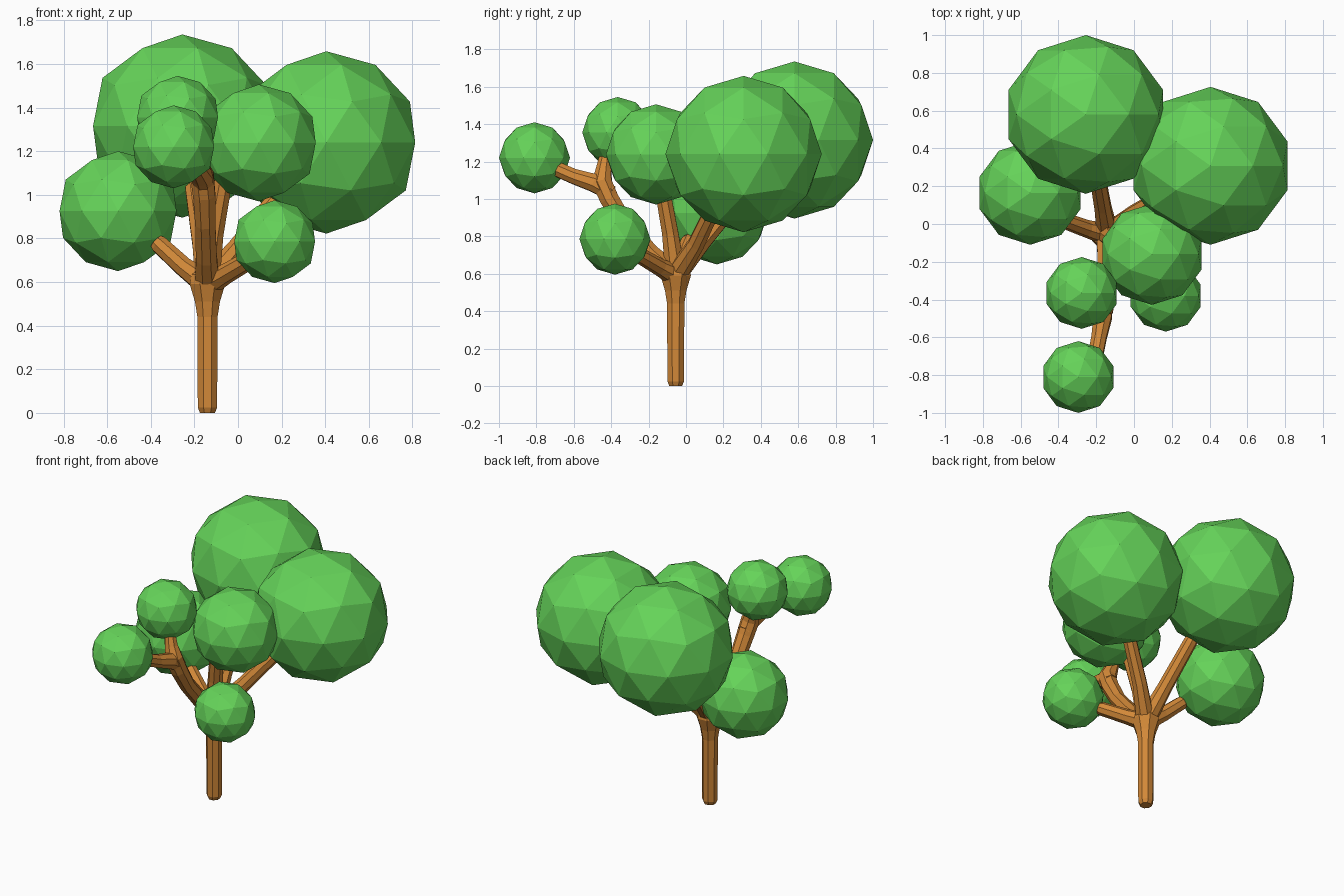
import bpy, bmesh, math
from mathutils import Vector, Quaternion

if "Cube" in bpy.data.objects:
    bpy.data.objects.remove(bpy.data.objects["Cube"])


def material(name, color):
    m = bpy.data.materials.new(name)
    m.diffuse_color = (*color, 1)
    m.use_nodes = True
    m.node_tree.nodes["Principled BSDF"].inputs["Base Color"].default_value = m.diffuse_color
    return m


BARK = material("bark", (0.65, 0.25, 0.04))
LEAF = material("leaf", (0.13, 0.65, 0.10))


def finish(name, bm, mat):
    bmesh.ops.recalc_face_normals(bm, faces=bm.faces)
    me = bpy.data.meshes.new(name)
    bm.to_mesh(me)
    bm.free()
    me.materials.append(mat)
    ob = bpy.data.objects.new(name, me)
    bpy.context.collection.objects.link(ob)
    return ob


def limb(name, path, sides=8):
    """Faceted tube through (x, y, z, radius) points."""
    pts = [Vector(p[:3]) for p in path]
    bm = bmesh.new()
    rot, prev, last = Quaternion(), Vector((0, 0, 1)), None
    for i, p in enumerate(pts):
        tan = (pts[min(i + 1, len(pts) - 1)] - pts[max(i - 1, 0)]).normalized()
        rot = prev.rotation_difference(tan) @ rot
        prev = tan
        ring = []
        for k in range(sides):
            a = 2 * math.pi * (k + 0.5) / sides
            ring.append(bm.verts.new(p + rot @ Vector((math.cos(a), math.sin(a), 0)) * path[i][3]))
        if last:
            for k in range(sides):
                n = (k + 1) % sides
                bm.faces.new((last[k], last[n], ring[n], ring[k]))
        else:
            bm.faces.new(ring[::-1])
        last = ring
    bm.faces.new(last)
    return finish(name, bm, BARK)


# Trunk with a flared crotch
X, Y = -0.14, -0.055
limb("trunk", [(X, Y, z, r) for z, r in
               [(0, 0.037), (0.025, 0.048), (0.44, 0.05), (0.51, 0.062),
                (0.59, 0.088), (0.635, 0.08), (0.67, 0.04)]])

# Main branches: a bend point and a tip, all growing out of the crotch
branches = {
    "branch_back": ((-0.165, 0.09, 0.77), (-0.205, 0.32, 1.05)),
    "branch_right": ((0.0, 0.055, 0.76), (0.19, 0.17, 1.0)),
    "branch_left": ((-0.25, -0.025, 0.67), (-0.375, 0.02, 0.785)),
    "branch_upright": ((-0.11, -0.085, 0.82), (-0.06, -0.135, 1.1)),
    "branch_low_right": ((-0.06, -0.14, 0.635), (0.06, -0.26, 0.705)),
}
for name, (mid, tip) in branches.items():
    m, t = Vector(mid), Vector(tip)
    near = m.lerp(t, 0.9)
    limb(name, [(X, Y, 0.59, 0.06), (*m, 0.047), (*near, 0.043), (*t, 0.036)])

# Long forward branch that forks in two
limb("branch_front", [(X, Y, 0.59, 0.062), (-0.145, -0.19, 0.71, 0.052),
                      (-0.15, -0.33, 0.87, 0.05), (-0.155, -0.41, 1.0, 0.055),
                      (-0.165, -0.45, 1.09, 0.058), (-0.19, -0.44, 1.16, 0.043),
                      (-0.205, -0.43, 1.22, 0.036)])
limb("branch_front_fork", [(-0.155, -0.40, 1.03, 0.045), (-0.165, -0.49, 1.085, 0.052),
                           (-0.185, -0.6, 1.12, 0.043), (-0.2, -0.68, 1.155, 0.042),
                           (-0.205, -0.70, 1.165, 0.036)])

# Foliage balls: centre and radius
balls = {
    "foliage_back": (-0.255, 0.58, 1.315, 0.42),
    "foliage_right": (0.405, 0.308, 1.24, 0.418),
    "foliage_left": (-0.55, 0.165, 0.925, 0.275),
    "foliage_middle": (0.095, -0.16, 1.238, 0.268),
    "foliage_low_right": (0.168, -0.38, 0.785, 0.19),
    "foliage_front_upper": (-0.277, -0.365, 1.355, 0.19),
    "foliage_front": (-0.295, -0.81, 1.22, 0.19),
}
for name, (x, y, z, r) in balls.items():
    bm = bmesh.new()
    bmesh.ops.create_icosphere(bm, subdivisions=2, radius=r)
    ob = finish(name, bm, LEAF)
    ob.location = (x, y, z)
    ob.scale = (1.025, 1, 1)
